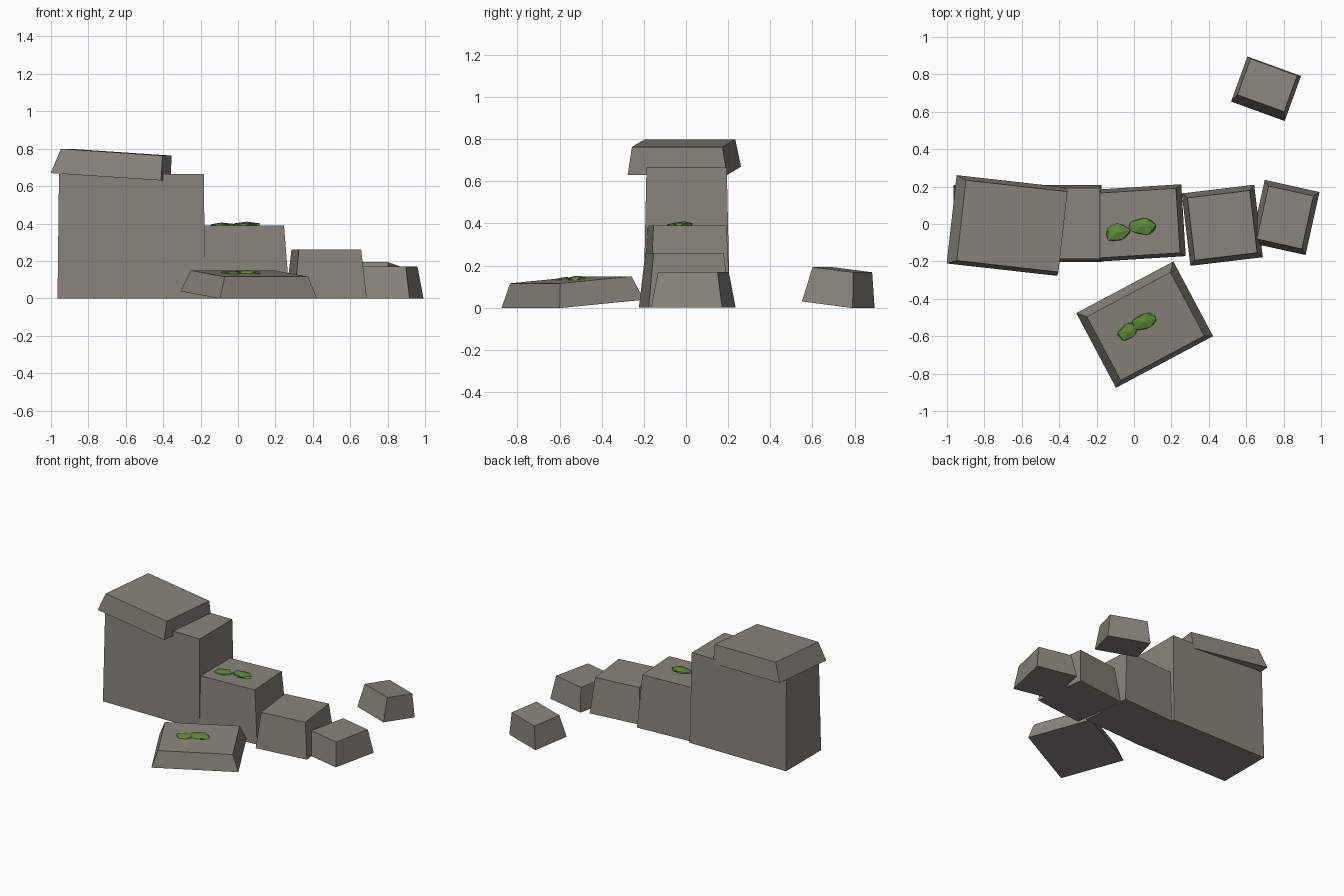
import bpy, bmesh, random
from math import radians
from mathutils import Matrix, Vector, Euler

cube = bpy.data.objects.get("Cube")
if cube:
    bpy.data.objects.remove(cube, do_unlink=True)


def material(name, colour):
    mat = bpy.data.materials.new(name)
    mat.use_nodes = True
    mat.diffuse_color = (*colour, 1)
    bsdf = mat.node_tree.nodes["Principled BSDF"]
    bsdf.inputs["Base Color"].default_value = (*colour, 1)
    bsdf.inputs["Roughness"].default_value = 0.9
    return mat


STONE = material("warm_grey_stone", (0.25, 0.23, 0.2))
MOSS = material("moss_green", (0.11, 0.25, 0.04))


def finish(name, bm, mat, matrix):
    bmesh.ops.recalc_face_normals(bm, faces=bm.faces)
    mesh = bpy.data.meshes.new(name)
    bm.to_mesh(mesh)
    bm.free()
    mesh.materials.append(mat)
    obj = bpy.data.objects.new(name, mesh)
    obj.matrix_world = matrix
    bpy.context.collection.objects.link(obj)
    return obj


def placed(base, yaw, tilt_x=0, tilt_y=0):
    turn = Euler([radians(a) for a in (tilt_x, tilt_y, yaw)]).to_matrix().to_4x4()
    return Matrix.Translation(base) @ turn


def block(name, base, size, taper, yaw=0, tilt_x=0, tilt_y=0, shift=0):
    """Tapered stone standing on the centre of its underside."""
    bm = bmesh.new()
    bmesh.ops.create_cube(bm, size=1)
    for v in bm.verts:
        top = v.co.z > 0
        v.co.x *= size[0] * (taper[0] if top else 1)
        v.co.y *= size[1] * (taper[1] if top else 1)
        v.co.x += shift if top else 0
        v.co.z = size[2] if top else 0
    return finish(name, bm, STONE, placed(base, yaw, tilt_x, tilt_y))


def moss(name, centre, size, yaw, seed, tilt_x=0):
    """Flat, uneven clump."""
    rng = random.Random(seed)
    bm = bmesh.new()
    bmesh.ops.create_icosphere(bm, subdivisions=1, radius=0.5)
    for v in bm.verts:
        v.co *= rng.uniform(0.9, 1.15)
        v.co = Vector(a * b for a, b in zip(v.co, size))
    return finish(name, bm, MOSS, placed(centre, yaw, tilt_x))


# Broken wall and its leaning cap
block("tall_wall", (-0.57, 0.003, 0), (0.79, 0.41, 0.665), (0.98, 0.93))
block("wall_cap", (-0.68, -0.008, 0.65), (0.595, 0.475, 0.133), (0.92, 0.91),
      yaw=-6.4, tilt_y=3.8, shift=0.02)

# Descending stones
block("high_step", (0.02, 0.005, 0), (0.49, 0.385, 0.39), (0.88, 0.9), yaw=3.6)
block("middle_step", (0.472, -0.007, 0), (0.39, 0.39, 0.26), (0.86, 0.86), yaw=6.8)
block("low_step", (0.808, 0.035, 0), (0.3, 0.345, 0.17), (0.82, 0.84), yaw=-12.5)

# Fallen stones
block("fallen_slab", (0.057, -0.538, 0.018), (0.588, 0.454, 0.115), (0.86, 0.85),
      yaw=28, tilt_x=5)
block("far_stone", (0.706, 0.723, 0.014), (0.305, 0.258, 0.168), (0.87, 0.8),
      yaw=-20, tilt_x=-7)

# Moss clumps
moss("step_moss_right", (-0.088, -0.045, 0.39), (0.14, 0.11, 0.03), 10, 3)
moss("step_moss_left", (0.045, -0.012, 0.393), (0.16, 0.1, 0.034), 5, 8)
moss("slab_moss_right", (-0.03, -0.575, 0.132), (0.13, 0.09, 0.03), 35, 5, 5)
moss("slab_moss_left", (0.055, -0.522, 0.136), (0.16, 0.09, 0.032), 18, 11, 5)
